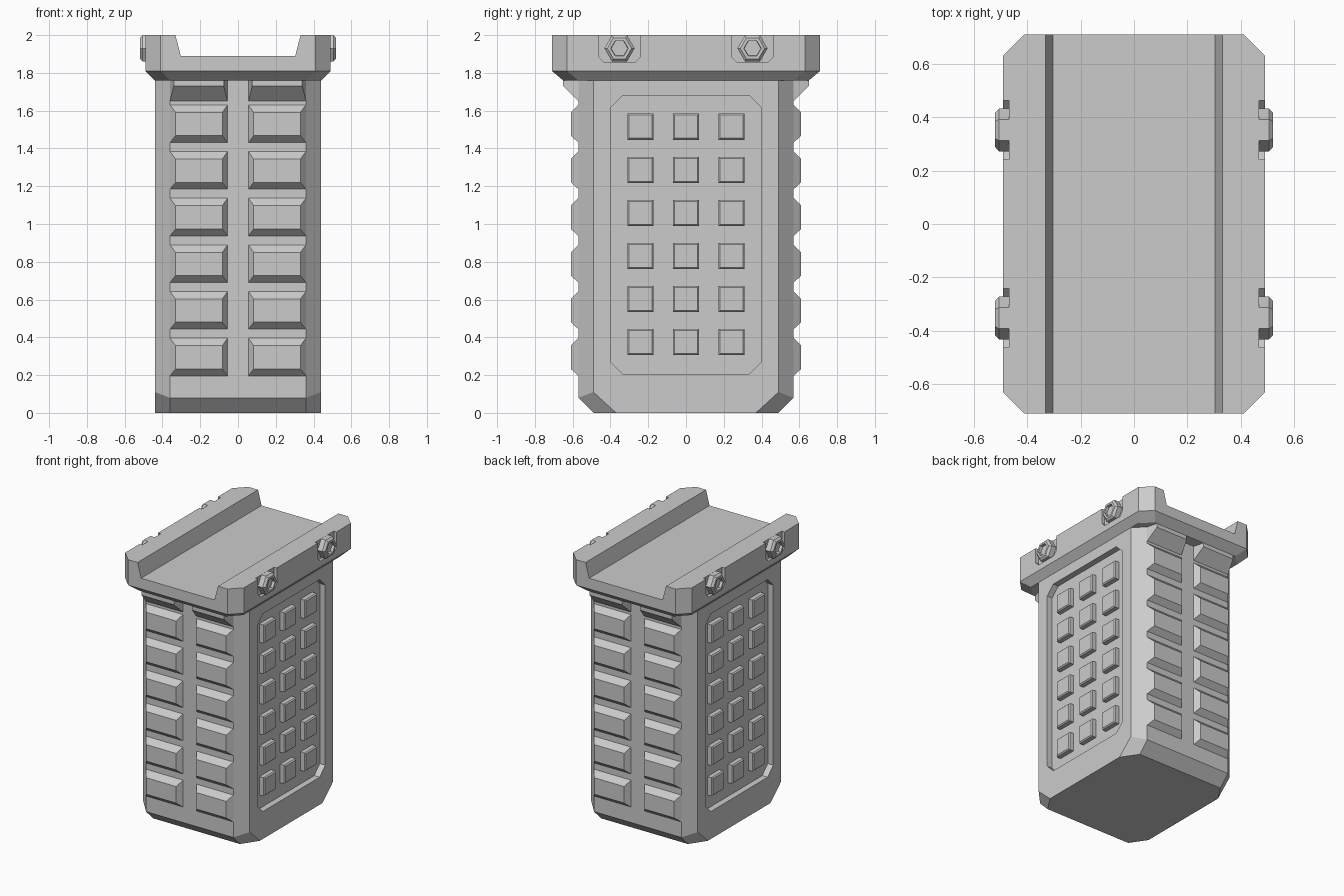
import bpy
import bmesh
from math import cos, sin, pi

if "Cube" in bpy.data.objects:
    bpy.data.objects.remove(bpy.data.objects["Cube"], do_unlink=True)

grey = bpy.data.materials.new("matte grey")
grey.use_nodes = True
colour = (0.6, 0.6, 0.6, 1)
grey.diffuse_color = colour
grey.node_tree.nodes["Principled BSDF"].inputs["Base Color"].default_value = colour

SIGNS = (-1, 1)


def build(name, solids):
    """Make one object from closed solids, each a list of equal-sized rings."""
    bm = bmesh.new()
    for rings in solids:
        loops = [[bm.verts.new(p) for p in ring] for ring in rings]
        n = len(loops[0])
        bm.faces.new(loops[0])
        bm.faces.new(loops[-1])
        for a, b in zip(loops, loops[1:]):
            for i in range(n):
                j = (i + 1) % n
                bm.faces.new((a[i], a[j], b[j], b[i]))
    bmesh.ops.recalc_face_normals(bm, faces=bm.faces)
    mesh = bpy.data.meshes.new(name)
    bm.to_mesh(mesh)
    bm.free()
    mesh.materials.append(grey)
    obj = bpy.data.objects.new(name, mesh)
    bpy.context.collection.objects.link(obj)
    return obj


def carve(obj, solids):
    """Cut solids out of an object and bake the result."""
    cutter = build("cutter", solids)
    cutter.hide_render = True
    mod = obj.modifiers.new("cut", "BOOLEAN")
    mod.operation = "DIFFERENCE"
    mod.solver = "EXACT"
    mod.object = cutter
    bpy.context.view_layer.update()
    graph = bpy.context.evaluated_depsgraph_get()
    baked = bpy.data.meshes.new_from_object(obj.evaluated_get(graph))
    obj.modifiers.clear()
    obj.data = baked
    bpy.data.objects.remove(cutter, do_unlink=True)


def octagon(hx, hy, cx, cy):
    """Rectangle with cut corners, as 2D points."""
    return [(hx - cx, -hy), (hx, cy - hy), (hx, hy - cy), (hx - cx, hy),
            (cx - hx, hy), (-hx, hy - cy), (-hx, cy - hy), (cx - hx, -hy)]


def level(points, z):
    return [(x, y, z) for x, y in points]


def across(points, x, y0=0, z0=0):
    """Place 2D points in a plane of constant x."""
    return [(x, y0 + a, z0 + b) for a, b in points]


def rect_y(x0, x1, z0, z1, y):
    return [(x0, y, z0), (x1, y, z0), (x1, y, z1), (x0, y, z1)]


# Grip body with cut corners and a chamfered foot
W, D, C = 0.44, 0.57, 0.08
plan = octagon(W, D, C, C)
foot = level(octagon(W, D - C, C, 0.12), 0)
shoulder = [(x, y, 0.08 if abs(y) > D - 0.01 else 0.11) for x, y in plan]
body = build("grip_body", [[foot, shoulder, level(plan, 1.77)]])

# Sunken panels on both sides
panel = octagon(0.40, 0.737, 0.065, 0.065)
carve(body, [[across(panel, s * 0.395, 0, 0.942), across(panel, s * 0.5, 0, 0.942)]
             for s in SIGNS])

# Grid of raised square studs in the panels
studs = []
for s in SIGNS:
    for col in (-1, 0, 1):
        for row in range(6):
            rings = []
            for x, h in ((0.39, 0.069), (0.427, 0.069), (0.435, 0.061)):
                square = [(-h, -h), (h, -h), (h, h), (-h, h)]
                rings.append(across(square, s * x, col * 0.242, 0.375 + row * 0.228))
            studs.append(rings)
build("panel_studs", studs)

# Finger ribs and upper braces on the front and back
ribs, braces = [], []
for sx in SIGNS:
    for sy in SIGNS:
        for row in range(6):
            z = 0.196 + row * 0.247
            ribs.append([rect_y(sx * 0.055, sx * 0.36, z, z + 0.2, sy * D),
                         rect_y(sx * 0.083, sx * 0.33, z + 0.037, z + 0.16, sy * 0.61)])
        braces.append([rect_y(sx * 0.055, sx * 0.36, 1.65, 1.77, sy * D),
                       rect_y(sx * 0.075, sx * 0.34, 1.73, 1.77, sy * 0.65)])
build("finger_ribs", ribs)
build("upper_braces", braces)

# Mounting collar with a sloped underside
collar_plan = octagon(0.49, 0.71, C, C)
collar = build("mounting_collar", [[level(octagon(W, 0.65, C, C), 1.76),
                                    level(collar_plan, 1.81),
                                    level(collar_plan, 2.0)]])

# Channel along the top, and bolt pockets in the collar sides
channel = [(-0.357, 2.1), (-0.303, 1.89), (0.303, 1.89), (0.357, 2.1)]
cuts = [[[(x, y, z) for x, z in channel] for y in SIGNS]]
pocket = [(-0.11, 2.05), (-0.11, 1.885), (-0.08, 1.855),
          (0.08, 1.855), (0.11, 1.885), (0.11, 2.05)]
for sx in SIGNS:
    for sy in SIGNS:
        cuts.append([across(pocket, sx * x, sy * 0.352) for x in (0.467, 0.55)])
carve(collar, cuts)

# Hex bolts with hollow sockets
bolts = []
for sx in SIGNS:
    for sy in SIGNS:
        rings = []
        for x, r in ((0.46, 0.08), (0.505, 0.08), (0.52, 0.064),
                     (0.52, 0.046), (0.5, 0.044)):
            hexagon = [(r * cos(k * pi / 3), r * sin(k * pi / 3)) for k in range(6)]
            rings.append(across(hexagon, sx * x, sy * 0.352, 1.93))
        bolts.append(rings)
build("collar_bolts", bolts)
